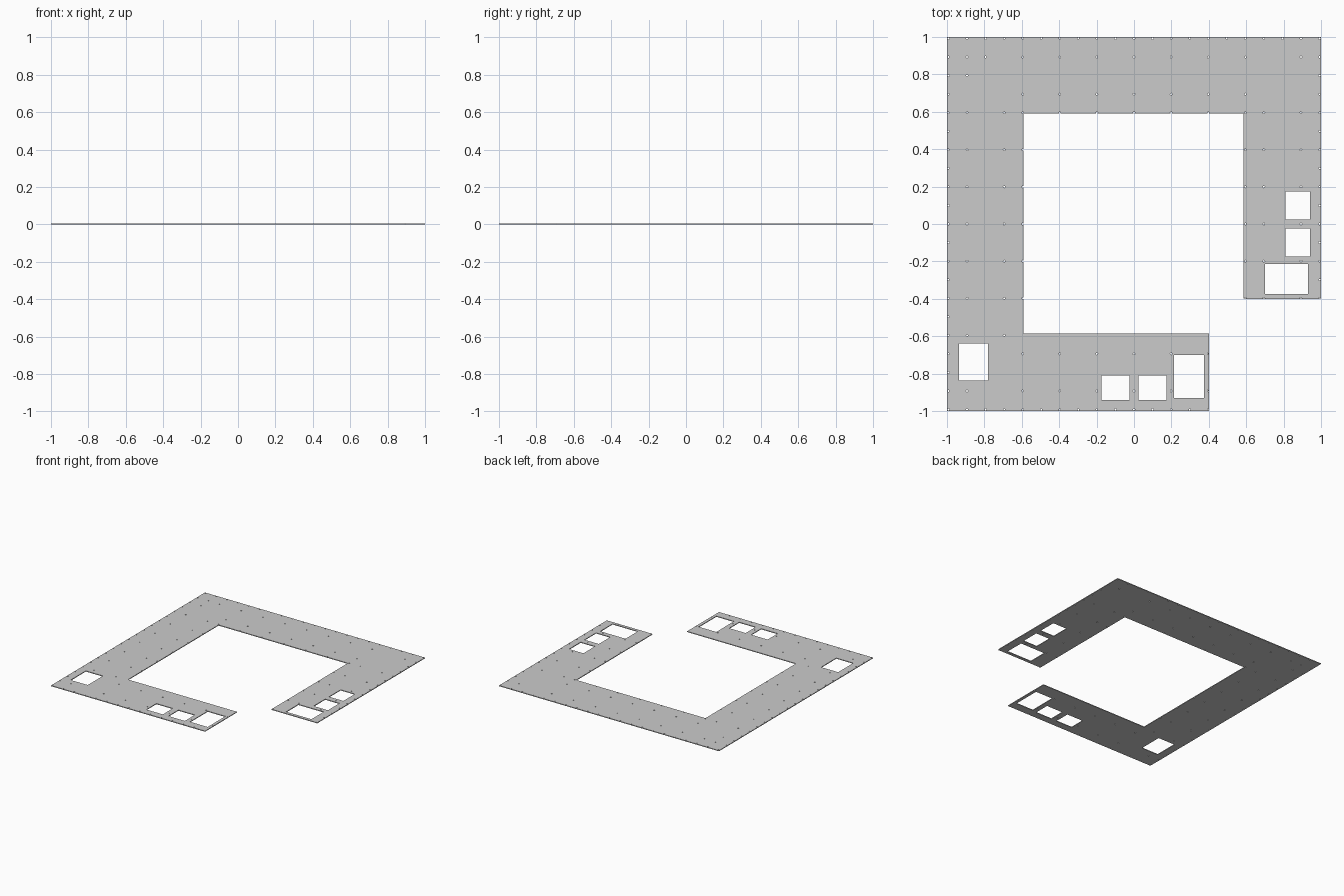
import bpy, bmesh, math

if "Cube" in bpy.data.objects:
    bpy.data.objects.remove(bpy.data.objects["Cube"])

THICK = 0.006
PITCH = 0.0992      # spacing of the screw-hole grid
R = 0.005

curve = bpy.data.curves.new("frame_plate", 'CURVE')
curve.dimensions = '2D'
curve.fill_mode = 'BOTH'
curve.extrude = THICK / 2


def loop(points):
    s = curve.splines.new('POLY')
    s.points.add(len(points) - 1)
    for p, (x, y) in zip(s.points, points):
        p.co = (x, y, 0, 1)
    s.use_cyclic_u = True


# Open square frame outline with a missing corner
loop([(-1, -1), (0.4, -1), (0.4, -0.585), (-0.59, -0.585), (-0.59, 0.59),
      (0.585, 0.59), (0.585, -0.398), (1, -0.398), (1, 1), (-1, 1)])

# Rectangular windows: x0, x1, y0, y1
windows = [(-0.935, -0.78, -0.837, -0.64)]
for a0, a1, b0, b1 in [(-0.175, -0.025, 0.81, 0.94),
                       (0.025, 0.175, 0.81, 0.94),
                       (0.215, 0.375, 0.70, 0.93)]:
    windows.append((a0, a1, -b1, -b0))     # front arm
    windows.append((b0, b1, -a1, -a0))     # right arm, mirrored on the diagonal
for x0, x1, y0, y1 in windows:
    loop([(x0, y0), (x1, y0), (x1, y1), (x0, y1)])


# Small screw holes, by grid index
def wanted(i, j):
    a, b = abs(i), abs(j)
    if max(a, b) == 10:
        return True
    if (i, j) in {(-9, 9), (-8, 9), (-9, 8), (9, 9), (-9, -9)}:
        return True
    rows = (6, 7, 9)
    return (a in rows and b <= 6 and b % 2 == 0) or \
           (b in rows and a <= 6 and a % 2 == 0)


def on_plate(i, j):
    if max(abs(i), abs(j)) < 6 or (i > 4 and j < -4):
        return False
    if j == -6 and i >= -6:
        return False
    x, y = i * PITCH, j * PITCH
    return not any(x0 - 0.01 < x < x1 + 0.01 and y0 - 0.01 < y < y1 + 0.01
                   for x0, x1, y0, y1 in windows)


for i in range(-10, 11):
    for j in range(-10, 11):
        if wanted(i, j) and on_plate(i, j):
            loop([(i * PITCH + R * math.cos(k * math.pi / 4),
                   j * PITCH + R * math.sin(k * math.pi / 4)) for k in range(8)])

# Turn the filled outline into a clean solid plate
obj = bpy.data.objects.new("frame_plate", curve)
obj.location.z = THICK / 2
bpy.context.collection.objects.link(obj)
bpy.context.view_layer.objects.active = obj
obj.select_set(True)
bpy.ops.object.convert(target='MESH')
obj = bpy.context.object
bm = bmesh.new()
bm.from_mesh(obj.data)
bmesh.ops.remove_doubles(bm, verts=bm.verts, dist=0.0001)
bmesh.ops.recalc_face_normals(bm, faces=bm.faces)
for f in bm.faces:
    f.smooth = False
bm.to_mesh(obj.data)
bm.free()
